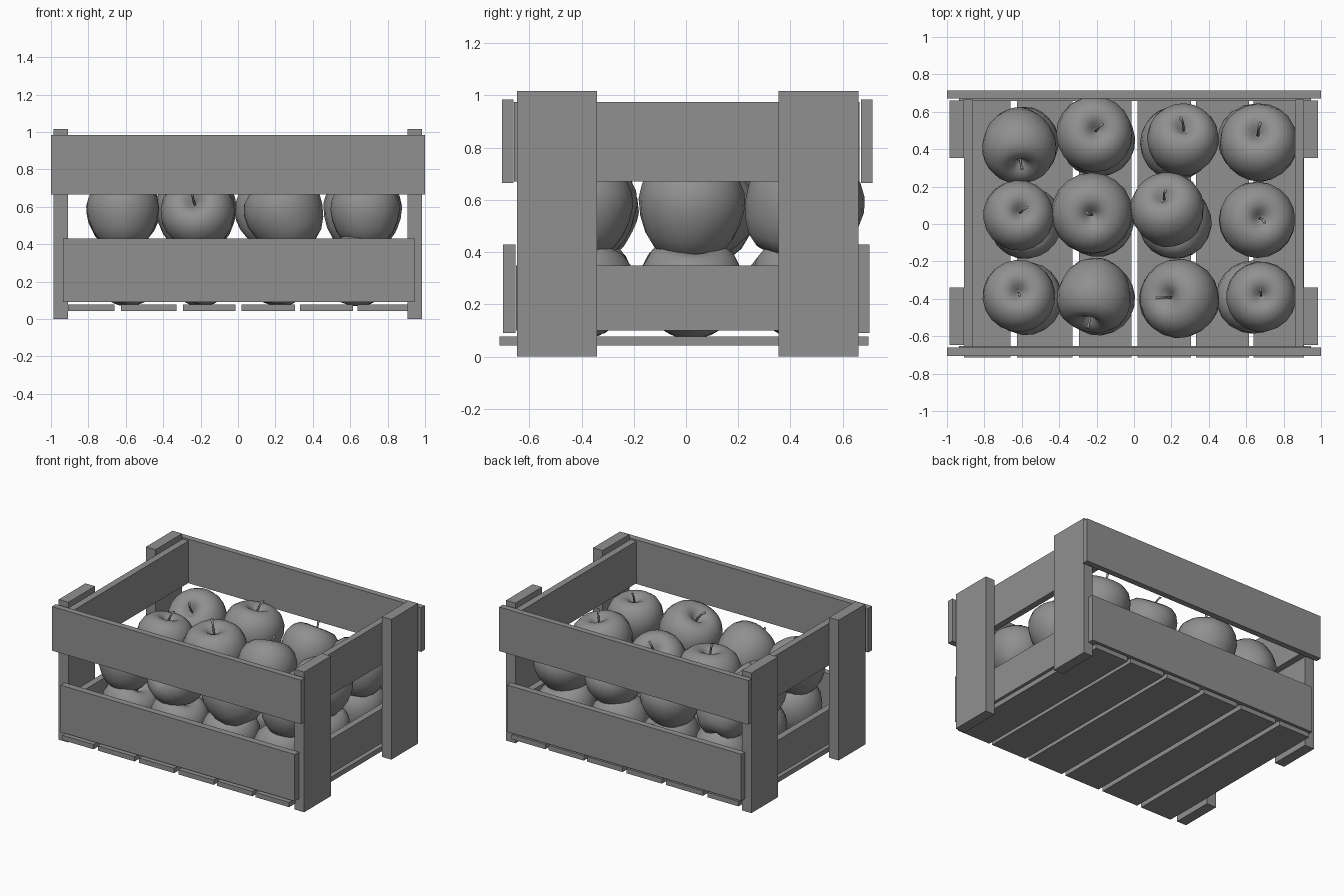
import bpy, bmesh, math, random
from mathutils import Vector, Matrix

if "Cube" in bpy.data.objects:
    bpy.data.objects.remove(bpy.data.objects["Cube"])

random.seed(4)
grey = bpy.data.materials.new("plain grey")
grey.diffuse_color = (0.28, 0.28, 0.28, 1)
grey.use_nodes = True
grey.node_tree.nodes["Principled BSDF"].inputs["Base Color"].default_value = grey.diffuse_color


def add_object(name, bm, smooth=False):
    bmesh.ops.recalc_face_normals(bm, faces=bm.faces)
    for f in bm.faces:
        f.smooth = smooth
    me = bpy.data.meshes.new(name)
    bm.to_mesh(me)
    bm.free()
    me.materials.append(grey)
    ob = bpy.data.objects.new(name, me)
    bpy.context.collection.objects.link(ob)
    return ob


def board(name, x0, x1, y0, y1, z0, z1):
    bm = bmesh.new()
    bmesh.ops.create_cube(bm, size=1)
    for v in bm.verts:
        v.co = ((x0 + x1) / 2 + v.co.x * (x1 - x0),
                (y0 + y1) / 2 + v.co.y * (y1 - y0),
                (z0 + z1) / 2 + v.co.z * (z1 - z0))
    return add_object(name, bm)


# Crate: long front and back boards
board("front_top_board", -1, 1, -0.705, -0.66, 0.665, 0.985)
board("back_top_board", -1, 1, 0.67, 0.713, 0.665, 0.985)
board("front_lower_board", -0.935, 0.945, -0.70, -0.652, 0.09, 0.43)
board("back_lower_board", -0.935, 0.945, 0.657, 0.703, 0.09, 0.43)

# Crate: end boards and corner posts
for side, x0, x1, p0, p1 in (("left", -0.91, -0.862, -0.987, -0.91),
                             ("right", 0.86, 0.907, 0.907, 0.983)):
    board(side + "_top_board", x0, x1, -0.658, 0.665, 0.67, 0.975)
    board(side + "_lower_board", x0, x1, -0.65, 0.655, 0.10, 0.35)
    board(side + "_front_post", p0, p1, -0.646, -0.34, 0, 1.017)
    board(side + "_back_post", p0, p1, 0.354, 0.66, 0, 1.017)

# Crate: floor slats
for i, (x0, x1) in enumerate(((-0.91, -0.66), (-0.625, -0.33), (-0.295, -0.013),
                              (0.02, 0.305), (0.332, 0.615), (0.64, 0.91))):
    board(f"floor_slat_{i + 1}", x0, x1, -0.713, 0.698, 0.043, 0.078)

# Apple outline as (radius, height) for a unit apple
PROFILE = [(0.0, -0.80), (0.18, -0.88), (0.42, -0.88), (0.64, -0.73), (0.82, -0.48),
           (0.94, -0.18), (1.0, 0.14), (0.96, 0.42), (0.83, 0.68), (0.62, 0.84),
           (0.40, 0.87), (0.22, 0.79), (0.09, 0.64), (0.0, 0.56)]


def lathe(bm, rings, sides):
    """Skin a list of rings given as (centre, radius, wobble amount)."""
    prev = None
    for c, r, wob in rings:
        if r == 0:
            ring = [bm.verts.new(c)]
        else:
            ring = []
            for k in range(sides):
                a = 2 * math.pi * k / sides
                rr = r * (1 + wob * math.cos(5 * a))
                ring.append(bm.verts.new(c + Vector((rr * math.cos(a), rr * math.sin(a), 0))))
        if prev:
            for k in range(sides):
                j = (k + 1) % sides
                quad = [prev[k % len(prev)], prev[j % len(prev)],
                        ring[j % len(ring)], ring[k % len(ring)]]
                bm.faces.new(list(dict.fromkeys(quad)))
        prev = ring


def apple(name, x, y, z, r, dx, dy):
    """Apple whose stem end leans towards (dx, dy)."""
    bm = bmesh.new()
    lathe(bm, [(Vector((0, 0, h)), q, 0.03 * max(0, -h)) for q, h in PROFILE], 20)
    # curved stem rising out of the hollow
    stem = [(0, 0.54, 0), (0, 0.54, 0.04), (0.02, 0.75, 0.03), (0.07, 0.95, 0.032),
            (0.15, 1.1, 0.045), (0.15, 1.1, 0)]
    lathe(bm, [(Vector((s, 0, h)), q, 0) for s, h, q in stem], 6)
    d = Vector((dx, dy)) / 0.17
    axis = Vector((d.x, d.y, math.sqrt(max(0.1, 1 - d.length_squared))))
    turn = Vector((0, 0, 1)).rotation_difference(axis).to_matrix().to_4x4()
    spin = Matrix.Rotation(random.uniform(0, 6.28), 4, 'Z')
    bm.transform(Matrix.Translation((x, y, z)) @ turn @ spin @ Matrix.Scale(r, 4))
    add_object(name, bm, True)


# Upper layer of apples: x, y, radius, lean
UPPER = [(-0.615, 0.43, 0.2, 0.01, -0.12), (-0.215, 0.475, 0.205, 0.015, 0.03),
         (0.26, 0.44, 0.193, 0.01, 0.09), (0.67, 0.425, 0.21, -0.01, 0.065),
         (-0.62, 0.04, 0.19, 0.015, 0.03), (-0.225, 0.06, 0.218, 0, -0.015),
         (0.183, 0.065, 0.198, -0.03, 0.095), (0.655, 0.02, 0.205, 0.025, 0.015),
         (-0.615, -0.39, 0.195, 0, 0.03), (-0.21, -0.375, 0.2, -0.03, -0.15),
         (0.255, -0.40, 0.213, -0.075, 0.01), (0.68, -0.39, 0.188, 0, 0.01)]
for i, (x, y, r, dx, dy) in enumerate(UPPER):
    apple(f"upper_apple_{i + 1}", x, y, 0.56, r, dx, dy)

# Lower layer of apples
i = 0
for y in (0.44, 0.02, -0.40):
    for x in (-0.59, -0.2, 0.22, 0.64):
        i += 1
        apple(f"lower_apple_{i}", x, y, 0.26, 0.197,
              random.uniform(-0.08, 0.08), random.uniform(-0.08, 0.08))
